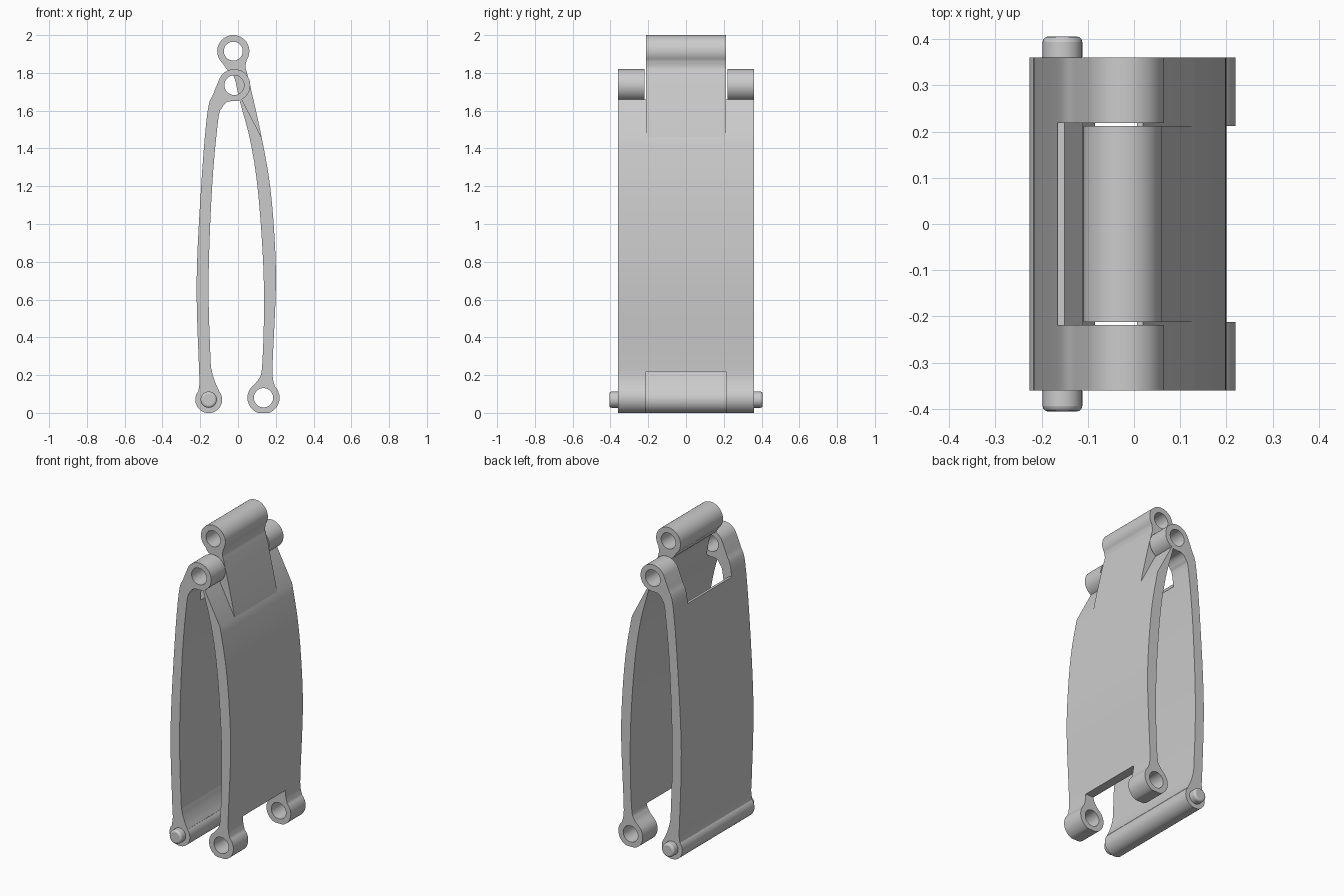
import bpy, bmesh, math
from mathutils import Vector

cube = bpy.data.objects.get("Cube")
if cube:
    bpy.data.objects.remove(cube)

grey = bpy.data.materials.new("plain_grey")
grey.use_nodes = True
colour = (0.6, 0.6, 0.6, 1)
grey.diffuse_color = colour
grey.node_tree.nodes["Principled BSDF"].inputs["Base Color"].default_value = colour


def arc(cx, cz, r, start, end, n=40):
    """Arc in the xz plane, kept above the ground."""
    angles = [math.radians(start + (end - start) * i / n) for i in range(n + 1)]
    return [(cx + r * math.cos(a), max(0, cz + r * math.sin(a))) for a in angles]


def curve(points, steps=5):
    """Smooth curve through the points."""
    p = [Vector(q) for q in points]
    p = [2 * p[0] - p[1]] + p + [2 * p[-1] - p[-2]]
    out = []
    for a, b, c, d in zip(p, p[1:], p[2:], p[3:]):
        for i in range(steps):
            t = i / steps
            out.append(tuple(0.5 * (2 * b + (c - a) * t + (2 * a - 5 * b + 4 * c - d) * t ** 2
                                    + (3 * b - a - 3 * c + d) * t ** 3)))
    return out + [tuple(points[-1])]


def prism(name, outline, y0, y1):
    """Extrude an xz outline along y."""
    clean = [q for i, q in enumerate(outline)
             if (Vector(q) - Vector(outline[i - 1])).length > 0.0005]
    bm = bmesh.new()
    face = bm.faces.new([bm.verts.new((x, y0, z)) for x, z in clean])
    moved = bmesh.ops.extrude_face_region(bm, geom=[face])["geom"]
    bmesh.ops.translate(bm, vec=(0, y1 - y0, 0),
                        verts=[v for v in moved if isinstance(v, bmesh.types.BMVert)])
    bmesh.ops.recalc_face_normals(bm, faces=bm.faces)
    mesh = bpy.data.meshes.new(name)
    bm.to_mesh(mesh)
    bm.free()
    obj = bpy.data.objects.new(name, mesh)
    bpy.context.collection.objects.link(obj)
    mesh.materials.append(grey)
    return obj


def activate(obj):
    bpy.ops.object.select_all(action='DESELECT')
    obj.select_set(True)
    bpy.context.view_layer.objects.active = obj


def cut(obj, outline, y0, y1):
    """Subtract an extruded outline."""
    cutter = prism("cutter", outline, y0, y1)
    cutter.hide_render = True
    mod = obj.modifiers.new("cut", 'BOOLEAN')
    mod.operation, mod.solver, mod.object = 'DIFFERENCE', 'EXACT', cutter
    activate(obj)
    bpy.ops.object.modifier_apply(modifier=mod.name)
    bpy.data.objects.remove(cutter)


def smooth(obj):
    activate(obj)
    bpy.ops.object.shade_smooth_by_angle(angle=math.radians(30))


HALF, GAP = 0.36, 0.212

# Right plate: bowed strip with an eye at each end
outer = curve([(.195, .14), (.184, .19), (.184, .28), (.2, .65), (.195, .9), (.17, 1.2),
               (.125, 1.46), (.072, 1.7), (.05, 1.79), (.04, 1.83), (.045, 1.866)])
inner = curve([(-.08, 1.85), (-.06, 1.82), (-.035, 1.8), (-.015, 1.76), (.007, 1.66),
               (.065, 1.44), (.105, 1.18), (.133, .8), (.137, .5), (.127, .24),
               (.11, .18), (.075, .14)])
right = prism("right_plate", outer + arc(-.025, 1.915, .085, -35, 230)
              + inner + arc(.135, .08, .085, 135, 405), -HALF, HALF)
# Notch between the lower ears, tapered shoulders, pin holes
cut(right, [(0, -.1), (.4, -.1), (.4, .22), (0, .22)], -GAP, GAP)
shoulder = [(-.3, 1.66), (.02, 1.66), (.176, 1.36), (.4, 1.36), (.4, 2.1), (-.3, 2.1)]
for side in (-1, 1):
    cut(right, shoulder, side * GAP, side * 0.5)
cut(right, arc(-.025, 1.915, .05, 0, 360), -.5, .5)
cut(right, arc(.135, .08, .051, 0, 360), -.5, .5)
smooth(right)

# Left plate: bowed strip with two knuckles on top and a solid foot
inner = curve([(-.1, .117), (-.12, .16), (-.138, .22), (-.146, .3), (-.156, .7), (-.137, 1.2),
               (-.105, 1.55), (-.085, 1.615), (-.06, 1.645), (-.03, 1.651)])
outer = curve([(-.1, 1.764), (-.13, 1.69), (-.162, 1.59), (-.195, 1.2), (-.219, .7),
               (-.207, .25), (-.203, .17), (-.21, .115)])
left = prism("left_plate", inner + arc(-.02, 1.735, .085, -97, 160)
             + outer + arc(-.155, .07, .071, 140, 400), -HALF, HALF)
cut(left, [(-.4, 1.56), (-.15, 1.56), (-.09, 1.48), (.2, 1.48), (.2, 2.1), (-.4, 2.1)],
    -GAP - .007, GAP + .007)
cut(left, arc(-.02, 1.735, .052, 0, 360), -.5, .5)
smooth(left)

# Hinge pins at the foot, with rounded ends
for name, side in (("front_pin", -1), ("back_pin", 1)):
    pin = prism(name, arc(-.155, .07, .043, 0, 360, 32), side * .35, side * .406)
    bevel = pin.modifiers.new("round", 'BEVEL')
    bevel.width, bevel.segments, bevel.angle_limit = .012, 3, math.radians(60)
    smooth(pin)
